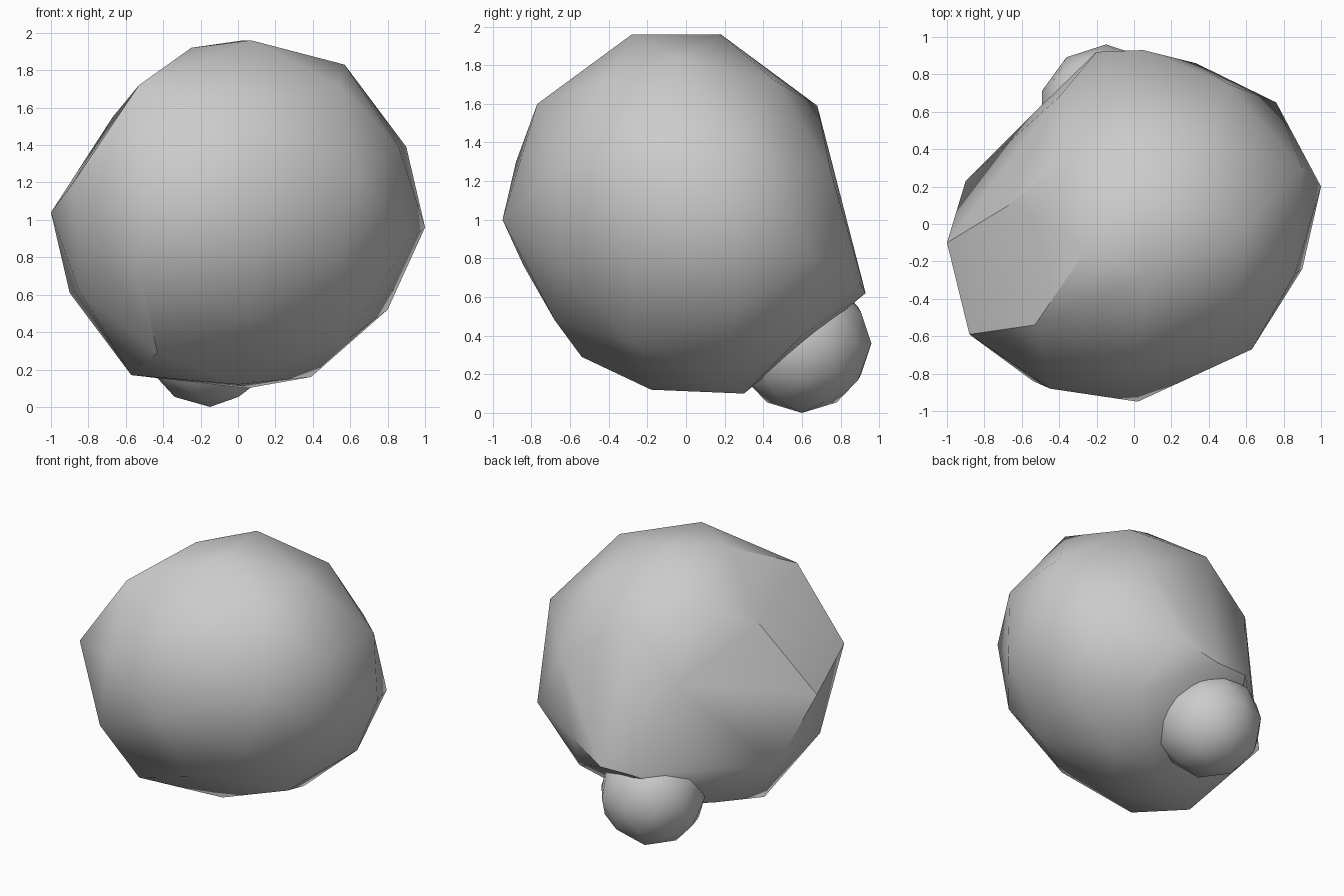
import bpy, bmesh, math
from mathutils import Matrix

if "Cube" in bpy.data.objects:
    bpy.data.objects.remove(bpy.data.objects["Cube"], do_unlink=True)

# One plain grey for the whole model
grey = bpy.data.materials.new("plain_grey")
grey.use_nodes = True
colour = (0.6, 0.6, 0.6, 1)
grey.diffuse_color = colour
grey.node_tree.nodes["Principled BSDF"].inputs["Base Color"].default_value = colour


def add_object(name, bm, angle):
    """Turn a bmesh into a grey object, smooth below the given angle."""
    bmesh.ops.recalc_face_normals(bm, faces=bm.faces)
    mesh = bpy.data.meshes.new(name)
    bm.to_mesh(mesh)
    bm.free()
    mesh.materials.append(grey)
    obj = bpy.data.objects.new(name, mesh)
    bpy.context.collection.objects.link(obj)
    bpy.ops.object.select_all(action="DESELECT")
    obj.select_set(True)
    bpy.context.view_layer.objects.active = obj
    bpy.ops.object.shade_smooth_by_angle(angle=math.radians(angle))


def hull(points):
    """Wrap points in a convex faceted skin."""
    bm = bmesh.new()
    for p in points:
        bm.verts.new(p)
    result = bmesh.ops.convex_hull(bm, input=bm.verts)
    loose = {v for v in result["geom_interior"] if isinstance(v, bmesh.types.BMVert)}
    bmesh.ops.delete(bm, geom=list(loose), context="VERTS")
    return bm


# Corner points of the faceted body, from front to crown, sides, back and base
front = [(.02, -.95, 1), (.63, -.67, 1.25), (.54, -.66, .78), (.06, -.68, .48),
         (-.54, -.84, .76), (-.45, -.88, 1.3), (0, -.77, 1.6), (-.88, -.59, 1.2)]
crown = [(.54, -.42, 1.72), (.57, -.04, 1.83), (.07, -.28, 1.96), (.03, .18, 1.96),
         (-.25, -.13, 1.92), (.42, .46, 1.72), (-.06, .68, 1.59), (-.38, .34, 1.74),
         (-.53, -.54, 1.72)]
sides = [(.9, -.24, .87), (.9, .3, 1.39), (1, .2, .96), (.86, -.27, 1.39),
         (-.67, .1, 1.55), (-1, -.1, 1.04), (-.9, .23, .61), (-.85, -.35, .62)]
back = [(.76, .65, .8), (.5, .75, 1.25), (.33, .86, .74), (-.4, .68, 1.25),
        (-.51, .62, .73)]
base = [(.8, .25, .52), (.39, .21, .16), (.6, -.28, .37), (-.43, -.54, .29),
        (-.57, -.1, .17), (0, -.18, .12), (.05, .3, .1), (-.5, .4, .3), (.45, .6, .4)]
# The back runs down into the neck of the knob
neck = [(-.2, .92, .62), (.05, .93, .62)]
add_object("body", hull(front + crown + sides + back + base + neck), 30)

# Rounded knob hanging from the lower back
knob = bmesh.new()
bmesh.ops.create_icosphere(knob, subdivisions=2, radius=1)
place = Matrix.Translation((-.15, .6, .36)) @ Matrix.Diagonal((.36, .36, .36, 1))
bmesh.ops.transform(knob, matrix=place, verts=knob.verts)
add_object("knob", knob, 40)
